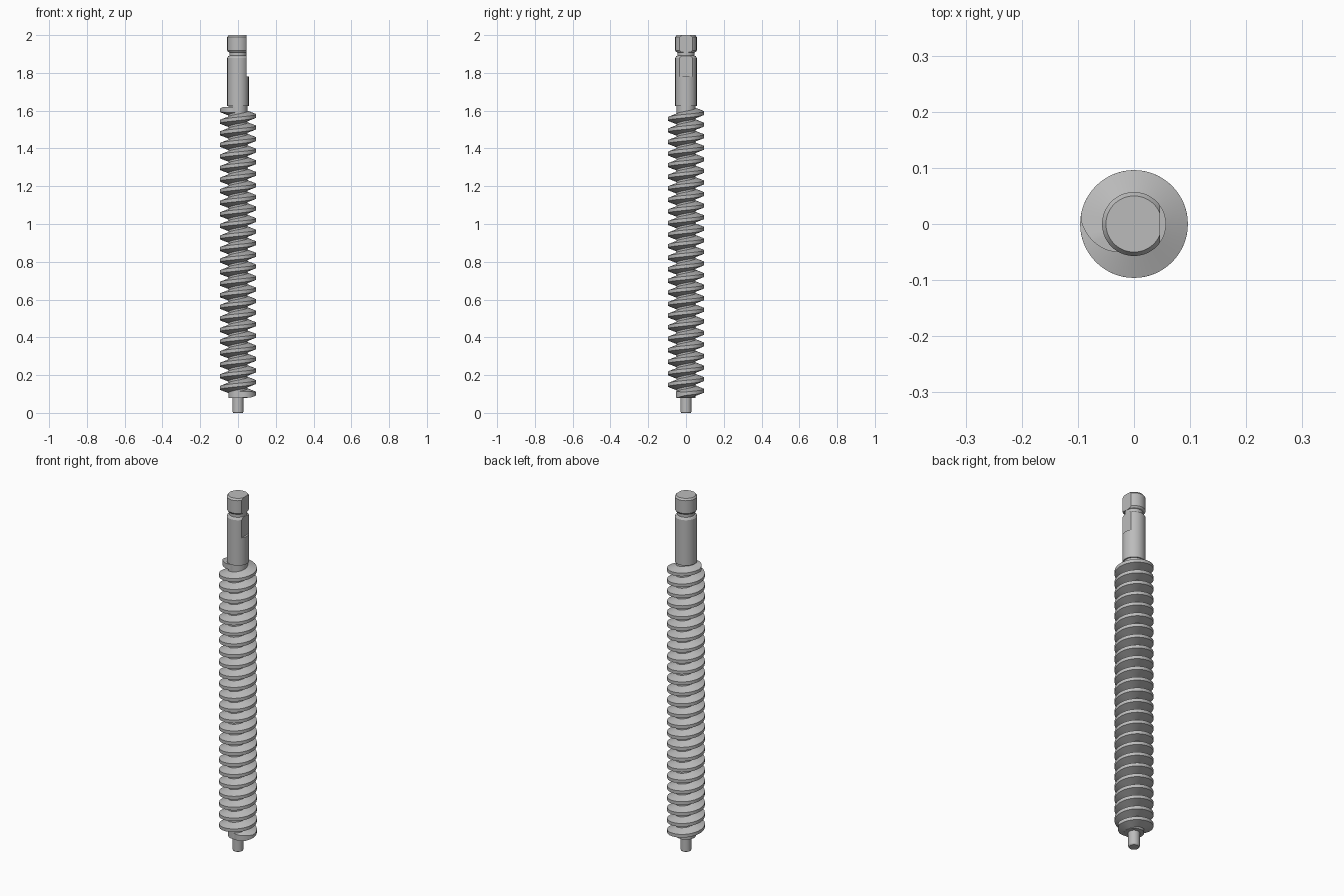
import bpy, bmesh
from math import sin, cos, pi, radians

cube = bpy.data.objects.get("Cube")
if cube:
    bpy.data.objects.remove(cube, do_unlink=True)

steel = bpy.data.materials.new("grey_steel")
steel.use_nodes = True
steel.diffuse_color = (0.5, 0.5, 0.5, 1)
steel.node_tree.nodes["Principled BSDF"].inputs["Base Color"].default_value = (0.5, 0.5, 0.5, 1)

SEGMENTS = 64


def activate(obj):
    bpy.ops.object.select_all(action='DESELECT')
    obj.select_set(True)
    bpy.context.view_layer.objects.active = obj


def finish(name, bm):
    bmesh.ops.recalc_face_normals(bm, faces=bm.faces)
    mesh = bpy.data.meshes.new(name)
    bm.to_mesh(mesh)
    bm.free()
    mesh.materials.append(steel)
    obj = bpy.data.objects.new(name, mesh)
    bpy.context.collection.objects.link(obj)
    return obj


def smooth(obj):
    activate(obj)
    bpy.ops.object.shade_smooth_by_angle(angle=radians(25))


def lathe(name, profile):
    """Closed solid of revolution from (radius, height) points."""
    bm = bmesh.new()
    rings = [[bm.verts.new((r * cos(2 * pi * i / SEGMENTS), r * sin(2 * pi * i / SEGMENTS), z))
              for i in range(SEGMENTS)] for r, z in profile]
    for low, high in zip(rings, rings[1:]):
        for i in range(SEGMENTS):
            j = (i + 1) % SEGMENTS
            bm.faces.new((low[i], low[j], high[j], high[i]))
    bm.faces.new(rings[0][::-1])
    bm.faces.new(rings[-1])
    return finish(name, bm)


# Pin at the foot, threaded core and grooved drive shank
smooth(lathe("end_pin", [(0.025, 0), (0.029, 0.006), (0.029, 0.085)]))
smooth(lathe("screw_core", [(0.05, 0.08), (0.05, 1.63)]))
shank = lathe("drive_shank", [
    (0.057, 1.625), (0.057, 1.88), (0.052, 1.888), (0.045, 1.891), (0.045, 1.908),
    (0.052, 1.911), (0.057, 1.918), (0.057, 1.99), (0.05, 2.0)])

# Flat milled into the left side of the shank
bm = bmesh.new()
bmesh.ops.create_cube(bm, size=1)
bmesh.ops.scale(bm, vec=(0.1, 0.2, 0.3), verts=bm.verts)
bmesh.ops.translate(bm, vec=(0.096, 0, 1.93), verts=bm.verts)
cutter = finish("flat_cutter", bm)
cutter.hide_render = True
cut = shank.modifiers.new("flat", 'BOOLEAN')
cut.operation = 'DIFFERENCE'
cut.solver = 'EXACT'
cut.object = cutter
activate(shank)
bpy.ops.object.modifier_apply(modifier="flat")
bpy.data.objects.remove(cutter, do_unlink=True)
smooth(shank)

# Right-handed helical thread, running out into the core at both ends
PITCH, START = 0.06125, 0.102
ROOT, CREST = 0.049, 0.096
ROOT_HALF, CREST_HALF = 0.026, 0.009
first, last, runout = -1.4, 49 * pi + 1.3, 1.4
steps = int((last - first) / (2 * pi) * SEGMENTS)
bm = bmesh.new()
sections = []
for i in range(steps + 1):
    a = first + (last - first) * i / steps
    grow = max(0.03, min(1, (a - first) / runout, (last - a) / runout))
    r = ROOT + (CREST - ROOT) * grow
    half = ROOT_HALF + (CREST_HALF - ROOT_HALF) * grow
    z = START + PITCH * a / (2 * pi)
    sections.append([
        bm.verts.new((rad * cos(a), rad * sin(a), max(0.081, min(1.62, z + dz))))
        for rad, dz in ((ROOT, -ROOT_HALF), (r, -half), (r, half), (ROOT, ROOT_HALF))])
for s, t in zip(sections, sections[1:]):
    for k in range(4):
        n = (k + 1) % 4
        bm.faces.new((s[k], s[n], t[n], t[k]))
bm.faces.new(sections[0])
bm.faces.new(sections[-1][::-1])
smooth(finish("helical_thread", bm))
